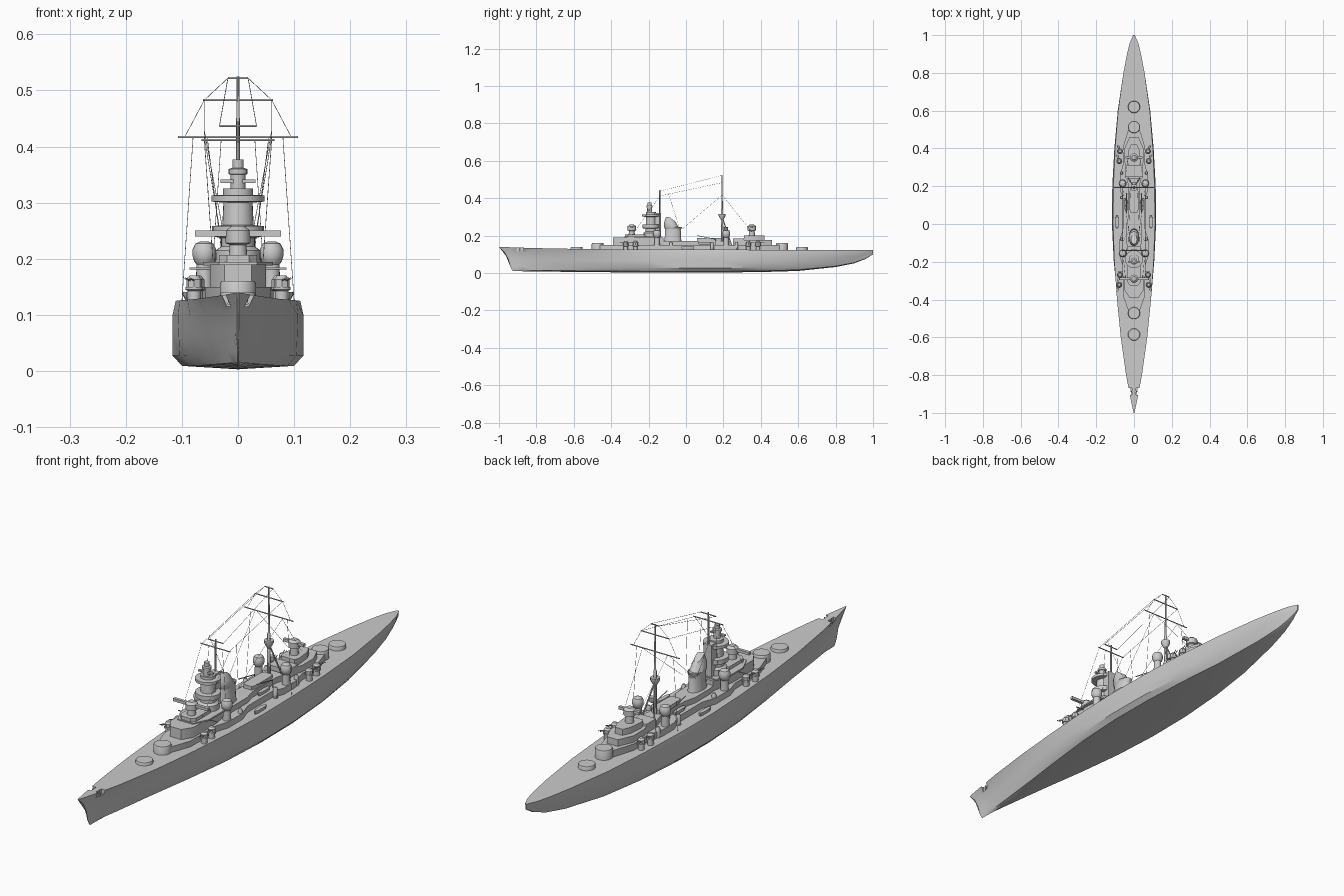
import bpy, bmesh, math
from mathutils import Vector

default = bpy.data.objects.get("Cube")
if default:
    bpy.data.objects.remove(default, do_unlink=True)

SIDES = (("left", 1), ("right", -1))


def finish(name, bm):
    bmesh.ops.recalc_face_normals(bm, faces=bm.faces)
    mesh = bpy.data.meshes.new(name)
    bm.to_mesh(mesh)
    bm.free()
    obj = bpy.data.objects.new(name, mesh)
    bpy.context.collection.objects.link(obj)
    return obj


def loft(name, rings):
    bm = bmesh.new()
    loops = [[bm.verts.new(p) for p in ring] for ring in rings]
    for a, b in zip(loops, loops[1:]):
        for i in range(len(a)):
            j = (i + 1) % len(a)
            bm.faces.new((a[i], a[j], b[j], b[i]))
    bm.faces.new(loops[0])
    bm.faces.new(loops[-1])
    return finish(name, bm)


def house(name, half_outline, z0, z1):
    """Symmetric deckhouse from (half width, y) pairs."""
    plan = half_outline + [(-x, y) for x, y in reversed(half_outline)]
    return loft(name, [[(x, y, z) for x, y in plan] for z in (z0, z1)])


def box(name, x, y, z, sx, sy, sz):
    plan = [(-1, -1), (1, -1), (1, 1), (-1, 1)]
    return loft(name, [[(x + u * sx / 2, y + v * sy / 2, z + w * sz / 2)
                        for u, v in plan] for w in (-1, 1)])


def turned(name, x, y, profile, sides=20, stretch=1):
    """Vertical round part from (radius, z) pairs."""
    turn = [i * math.tau / sides for i in range(sides)]
    return loft(name, [[(x + r * math.cos(a), y + stretch * r * math.sin(a), z)
                        for a in turn] for r, z in profile])


def rods(name, paths, radius):
    curve = bpy.data.curves.new(name, "CURVE")
    curve.dimensions = "3D"
    curve.bevel_depth = radius
    curve.bevel_resolution = 1
    curve.use_fill_caps = True
    for path in paths:
        spline = curve.splines.new("POLY")
        spline.points.add(len(path) - 1)
        for point, co in zip(spline.points, path):
            point.co = (*co, 1)
    obj = bpy.data.objects.new(name, curve)
    bpy.context.collection.objects.link(obj)
    return obj


# Hull: y, deck half width, side half width, bilge half width, keel z, deck z
stations = [
    (-1, .002, .002, .001, .01, .14),
    (-.95, .013, .007, .003, .01, .138),
    (-.9, .023, .013, .006, .009, .136),
    (-.8, .042, .029, .017, .008, .133),
    (-.6, .07, .06, .045, .006, .129),
    (-.4, .09, .086, .077, .004, .127),
    (-.2, .104, .107, .104, .003, .126),
    (0, .111, .117, .117, .003, .125),
    (.2, .109, .115, .115, .003, .125),
    (.4, .1, .104, .1, .005, .124),
    (.6, .084, .086, .073, .011, .123),
    (.8, .056, .056, .04, .032, .123),
    (.9, .037, .036, .022, .052, .123),
    (.96, .022, .02, .01, .075, .123),
    (1, .004, .003, .002, .1, .123)]


def section(y, deck, side, bilge, keel, top):
    rake = max(0, (-y - .8) / .2)
    height = top - keel
    half = [(deck, 1, 0), (side, .78, .03), (side * .6 + bilge * .4, .5, .05),
            (bilge, .2, .06), (bilge * .85, .05, .07)]
    ring = [(x, y + rake * back, keel + height * f) for x, f, back in half]
    mirrored = [(-x, b, z) for x, b, z in reversed(ring)]
    return ring + [(0, y + rake * .075, keel)] + mirrored


hull = loft("hull", [section(*s) for s in stations])

# Anchor recesses cut from the bow
for label, s in SIDES:
    cutter = box("recess_cutter", s * .039, -.887, .15, .056, .036, .07)
    cutter.hide_render = True
    cut = hull.modifiers.new("anchor_recess", "BOOLEAN")
    cut.object = cutter
    cut.solver = "EXACT"
    bpy.context.view_layer.objects.active = hull
    bpy.ops.object.modifier_apply(modifier=cut.name)
    bpy.data.objects.remove(cutter, do_unlink=True)
    rods("anchor_" + label, [[(s * .014, -.887, .135), (s * .016, -.887, .118)]], .003)

# Barbettes
for name, y, top in (("bow", -.585, .14), ("forward", -.472, .16),
                     ("after", .513, .16), ("stern", .62, .138)):
    turned(name + "_barbette", 0, y, [(.032, .115), (.032, top - .004), (.03, top)], 28)

# Deckhouses
house("main_deckhouse", [(.03, -.46), (.058, -.38), (.06, -.22), (.076, -.17), (.076, -.08),
      (.056, -.02), (.056, .13), (.075, .18), (.075, .25), (.058, .32), (.058, .41), (.03, .5)],
      .12, .15)
house("forward_deckhouse", [(.024, -.39), (.05, -.35), (.05, -.22), (.035, -.12)], .15, .19)
house("bridge_deck", [(.034, -.33), (.062, -.27), (.062, -.17), (.04, -.13)], .188, .194)
house("conning_house", [(.02, -.325), (.034, -.31), (.034, -.22)], .19, .207)
house("midship_deckhouse", [(.03, -.13), (.04, -.1), (.04, 0), (.028, .05), (.028, .2),
      (.04, .24)], .15, .172)
house("boat_deck", [(.018, .06), (.024, .08), (.024, .17), (.018, .19)], .172, .186)
house("mast_house", [(.044, .25), (.044, .31)], .15, .185)
house("after_deckhouse", [(.04, .3), (.05, .33), (.05, .4), (.024, .46)], .15, .176)
house("after_control_house", [(.03, .31), (.036, .33), (.03, .39), (.016, .42)], .176, .2)

# Command tower
turned("command_tower", 0, -.187, [(.042, .15), (.04, .215), (.03, .222), (.03, .237),
       (.046, .24), (.046, .258), (.028, .26), (.026, .3), (.047, .302), (.047, .313),
       (.027, .314), (.027, .325)], 24)
turned("tower_director", 0, -.195, [(.013, .32), (.013, .35), (.017, .351), (.017, .36),
       (.01, .362), (.01, .377)], 16)
box("tower_rangefinder", 0, -.2, .338, .062, .01, .006)
box("tower_rear_trunk", 0, -.15, .25, .034, .03, .14)

# Raked funnel with hooded cap
turned("funnel", 0, -.07, [(.032, .15), (.026, .18), (.024, .245)], 20, 1.7)
cap = turned("funnel_cap", 0, -.07, [(.024, .235), (.028, .245), (.026, .27), (.015, .3)], 20, 1.7)
for v in cap.data.vertices:
    if v.co.z > .26:
        v.co.y -= (v.co.z - .26) * .3
        v.co.z -= max(0, v.co.y + .09) * .75

# Main directors with long rangefinders
for name, y, base, reach in (("forward", -.29, .2, .077), ("after", .352, .195, .045)):
    turned(name + "_director", 0, y, [(.017, base), (.015, .225), (.022, .228), (.022, .25),
           (.012, .258)], 16)
    box(name + "_rangefinder", 0, y, .245, 2 * reach, .012, .011)

# Paired side fittings
for label, s in SIDES:
    for place, y in (("forward", -.155), ("after", .215)):
        turned(f"{place}_side_director_{label}", s * .06, y,
               [(.016, .125), (.014, .19), (.018, .195), (.021, .205), (.021, .217),
                (.016, .227), (.007, .231)], 18)
    for place, y, aim in (("forward", -.3, -1), ("after", .355, 1)):
        for n, offset in enumerate((-.022, .03)):
            x, at = s * (.078 - n * .004), y + offset
            gun = f"{place}_gun_{n + 1}_{label}"
            turned(gun + "_base", x, at, [(.012, .12), (.012, .143), (.016, .145), (.016, .15)], 14)
            house_part = turned(gun + "_shield", x, at, [(.014, .15), (.014, .163), (.008, .17)], 8)
            rods(gun + "_barrels", [[(x + d, at, .16), (x + d + s * .012, at + aim * .034, .165)]
                                    for d in (-.004, .004)], .0015)
    # Ship's boats and light guns
    bow_to_stern = [(.002, -.035), (.008, -.022), (.009, .015), (.005, .034)]
    rim = [(w, y) for w, y in bow_to_stern] + [(-w, y) for w, y in reversed(bow_to_stern)]
    for place, x, y, z in (("deck", .09, .01, .127), ("upper", .042, .1, .152)):
        loft(f"{place}_boat_{label}", [[(s * x + w * k, y + v * (.8 + .2 * k), z + h)
                                       for w, v in rim] for k, h in ((.5, 0), (1, .01), (.9, .014))])
    for n, y in enumerate((-.08, .14, .27)):
        turned(f"light_gun_{n + 1}_{label}", s * .066, y, [(.009, .125), (.009, .158), (.005, .167)], 10)
    rods("bridge_wing_" + label, [[(s * .05, -.25, .183), (s * .086, -.25, .183)]], .002)
    rods("boat_crane_" + label, [[(s * .04, .16, .15), (s * .04, .16, .18), (s * .04, .06, .2)]], .002)

# Masts
fore, main = -.14, .193
turned("foremast", 0, fore, [(.004, .19), (.003, .445)], 8)
turned("mainmast", 0, main, [(.007, .15), (.006, .34), (.004, .345), (.0025, .525)], 10)
turned("mast_platform", 0, main, [(.007, .285), (.018, .305), (.018, .315)], 12)
turned("searchlight", 0, main + .02, [(.008, .225), (.011, .23), (.011, .245)], 10)
rods("mast_legs", [[(s * .03, main + .05, .15), (0, main, .3)] for _, s in SIDES], .003)
for name, y, half, z in (("fore_lower", fore, .065, .412), ("fore_upper", fore, .033, .437),
                         ("main_lower", main, .107, .417), ("main_middle", main, .062, .483),
                         ("main_top", main, .018, .522)):
    rods(name + "_yard", [[(-half, y, z), (half, y, z)]], .002)

# Rigging
wires = []
for _, s in SIDES:
    wires += [
        [(s * .033, fore, .437), (s * .018, main, .522)],
        [(s * .06, fore, .412), (s * .06, main, .483)],
        [(s * .08, main, .417), (s * .1, main, .125)],
        [(s * .095, main, .417), (s * .06, main, .483), (s * .018, main, .522)],
        [(s * .06, main, .417), (s * .03, -.02, .235)],
        [(s * .055, main, .417), (s * .03, .352, .22)],
        [(s * .06, fore, .412), (s * .045, -.29, .2)],
        [(s * .06, fore + .045, .428), (s * .025, -.035, .24)],
        [(s * .03, fore, .412), (s * .045, fore, .19)]]
rods("rigging", wires, .0006)

# Smooth round surfaces, keep hard edges
bpy.ops.object.select_all(action="DESELECT")
for obj in bpy.context.scene.objects:
    if obj.type == "MESH":
        obj.select_set(True)
bpy.context.view_layer.objects.active = hull
bpy.ops.object.shade_smooth_by_angle(angle=math.radians(35))
